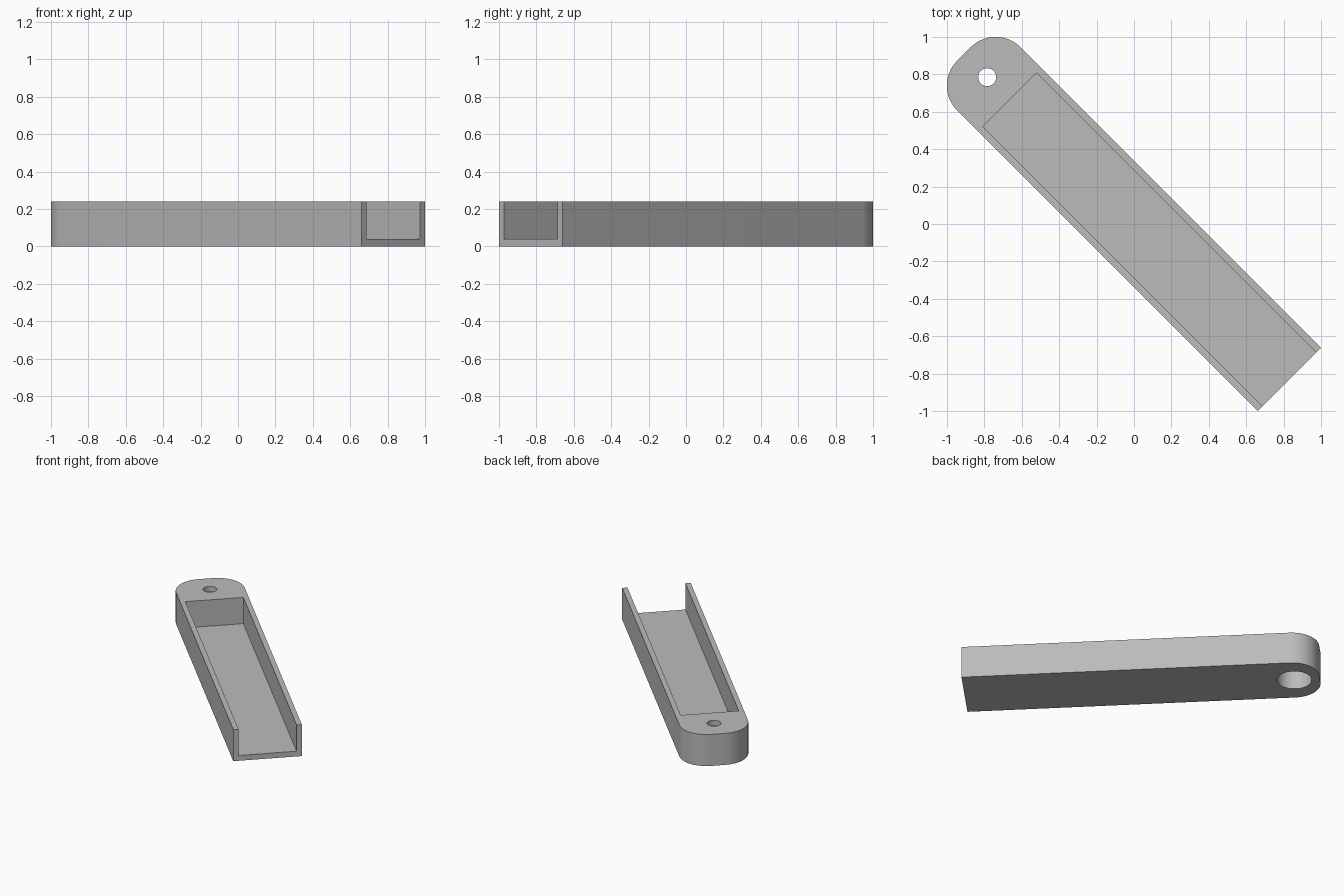
import bpy, bmesh, math
from mathutils import Matrix

if "Cube" in bpy.data.objects:
    bpy.data.objects.remove(bpy.data.objects["Cube"])

HEIGHT, HALF_W = 0.24, 0.24
OPEN_END, ROUND_END, CORNER = -1.174, 1.286, 0.19
POCKET_END, POCKET_HALF_W, FLOOR = 0.94, 0.203, 0.04
HOLE_X, HOLE_R, BORE_R, BORE_TOP = 1.11, 0.048, 0.12, 0.20
DIAGONAL = Matrix.Rotation(math.radians(135), 4, "Z")

grey = bpy.data.materials.new("light grey plastic")
grey.use_nodes = True
colour = (0.5, 0.5, 0.5, 1)
grey.diffuse_color = colour
grey.node_tree.nodes["Principled BSDF"].inputs["Base Color"].default_value = colour


def arc(cx, cy, r, start, sweep, steps):
    angles = [math.radians(start + sweep * i / steps) for i in range(steps + 1)]
    return [(cx + r * math.cos(a), cy + r * math.sin(a)) for a in angles]


def prism(name, outline, z0, z1):
    """Extrude a flat outline, laid along the diagonal."""
    bm = bmesh.new()
    face = bm.faces.new([bm.verts.new((x, y, z0)) for x, y in outline])
    top = bmesh.ops.extrude_face_region(bm, geom=[face])["geom"]
    bmesh.ops.translate(bm, vec=(0, 0, z1 - z0),
                        verts=[v for v in top if isinstance(v, bmesh.types.BMVert)])
    bmesh.ops.recalc_face_normals(bm, faces=bm.faces)
    bm.transform(DIAGONAL)
    mesh = bpy.data.meshes.new(name)
    bm.to_mesh(mesh)
    bm.free()
    mesh.materials.append(grey)
    obj = bpy.data.objects.new(name, mesh)
    bpy.context.collection.objects.link(obj)
    return obj


def disc(r):
    return arc(HOLE_X, 0, r, 0, 360, 48)[:-1]


# Tray body with two rounded corners at the closed end
cx, cy = ROUND_END - CORNER, HALF_W - CORNER
outline = [(OPEN_END, HALF_W), (OPEN_END, -HALF_W)]
outline += arc(cx, -cy, CORNER, -90, 90, 16) + arc(cx, cy, CORNER, 0, 90, 16)
tray = prism("tray", outline, 0, HEIGHT)

# Open channel, hanging hole and the wide bore beneath it
w, past = POCKET_HALF_W, OPEN_END - 0.1
channel = [(past, -w), (POCKET_END, -w), (POCKET_END, w), (past, w)]
cutters = [prism("channel_cutter", channel, FLOOR, HEIGHT + 0.1),
           prism("bore_cutter", disc(BORE_R), -0.1, BORE_TOP),
           prism("hole_cutter", disc(HOLE_R), 0.1, HEIGHT + 0.1)]

bpy.ops.object.select_all(action="DESELECT")
bpy.context.view_layer.objects.active = tray
tray.select_set(True)
for cutter in cutters:
    cutter.hide_render = True
    cut = tray.modifiers.new(cutter.name, "BOOLEAN")
    cut.operation = "DIFFERENCE"
    cut.solver = "EXACT"
    cut.object = cutter
    bpy.ops.object.modifier_apply(modifier=cut.name)
    bpy.data.objects.remove(cutter)

bpy.ops.object.shade_smooth_by_angle(angle=math.radians(30))
